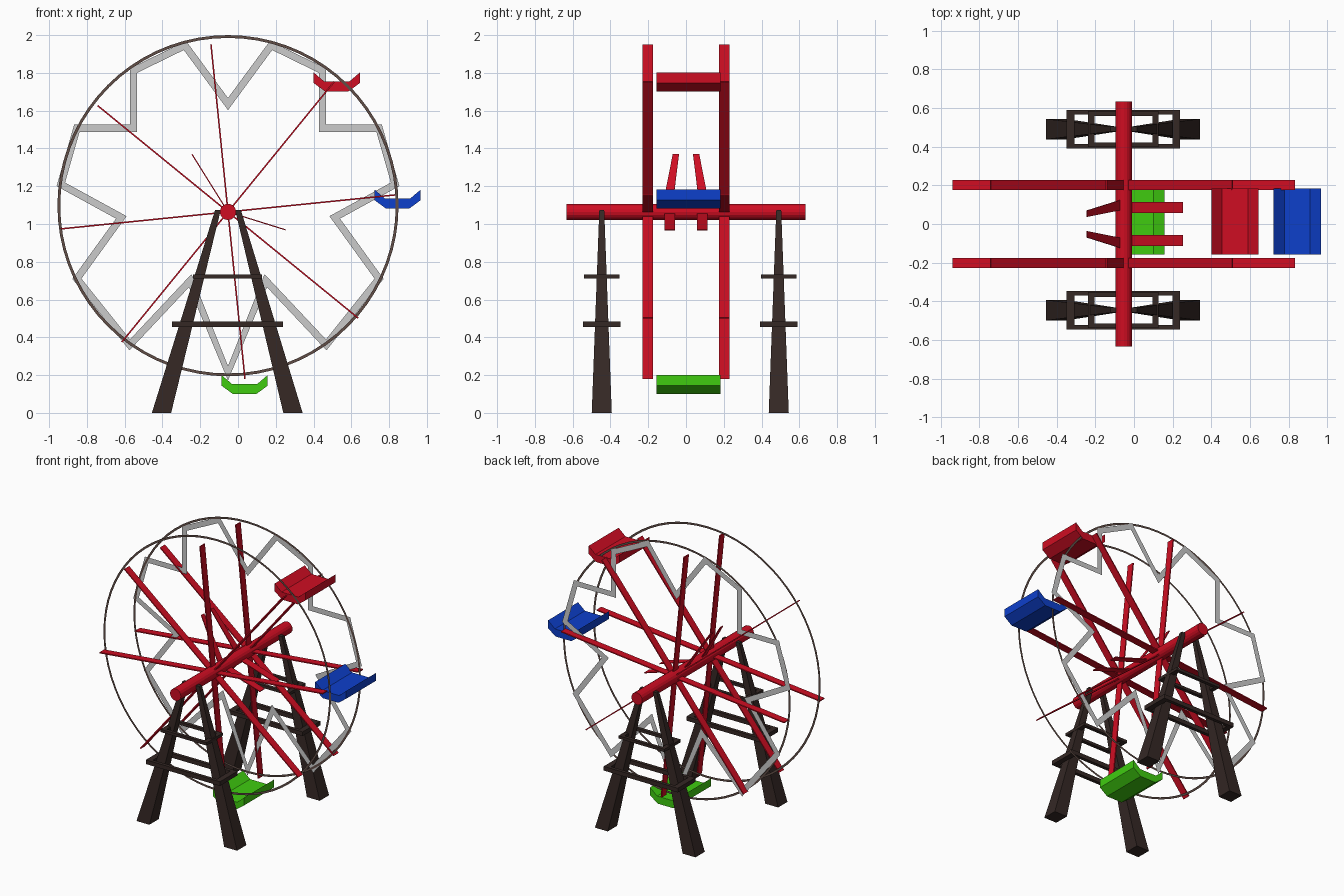
import bpy, bmesh
from math import sin, cos, radians, pi
from mathutils import Vector

if "Cube" in bpy.data.objects:
    bpy.data.objects.remove(bpy.data.objects["Cube"])

CX, CZ = -0.053, 1.064     # hub position


def mat(name, rgb):
    m = bpy.data.materials.new(name)
    m.diffuse_color = (*rgb, 1)
    m.use_nodes = True
    m.node_tree.nodes["Principled BSDF"].inputs["Base Color"].default_value = m.diffuse_color
    return m


RED = mat("red", (0.62, 0.004, 0.016))
BLUE = mat("blue", (0.004, 0.05, 0.60))
GREEN = mat("green", (0.05, 0.60, 0.005))
WOOD = mat("dark_wood", (0.035, 0.021, 0.018))
RIM = mat("rim_brown", (0.12, 0.075, 0.062))


def finish(name, bm, material=None):
    bmesh.ops.recalc_face_normals(bm, faces=bm.faces)
    me = bpy.data.meshes.new(name)
    bm.to_mesh(me)
    bm.free()
    if material:
        me.materials.append(material)
    ob = bpy.data.objects.new(name, me)
    bpy.context.collection.objects.link(ob)
    return ob


def loft(bm, a, b):
    """Closed prism between two matching loops of points."""
    va = [bm.verts.new(p) for p in a]
    vb = [bm.verts.new(p) for p in b]
    n = len(a)
    bm.faces.new(va)
    bm.faces.new(vb[::-1])
    for i in range(n):
        j = (i + 1) % n
        bm.faces.new((va[i], va[j], vb[j], vb[i]))


def rect(cx, cy, z, hx, hy):
    return [(cx - hx, cy - hy, z), (cx + hx, cy - hy, z),
            (cx + hx, cy + hy, z), (cx - hx, cy + hy, z)]


def box(bm, cx, cy, cz, hx, hy, hz):
    loft(bm, rect(cx, cy, cz - hz, hx, hy), rect(cx, cy, cz + hz, hx, hy))


def plate(bm, angle, length, root, tip, t):
    """Thin radial plate from the hub; root and tip are y ranges."""
    a = radians(angle)
    d, n = Vector((cos(a), 0, sin(a))), Vector((-sin(a), 0, cos(a)))
    c = Vector((CX, 0, CZ))

    def end(r, ys):
        p = c + d * r
        return [p + n * s * t + Vector((0, y, 0))
                for s, y in ((-1, ys[0]), (1, ys[0]), (1, ys[1]), (-1, ys[1]))]
    loft(bm, end(0, root), end(length, tip))


# axle
bm = bmesh.new()
ring = [(CX + 0.043 * cos(i * pi / 8), 0.043 * sin(i * pi / 8) + CZ) for i in range(16)]
loft(bm, [(x, -0.633, z) for x, z in ring], [(x, 0.633, z) for x, z in ring])
finish("axle", bm, RED)

# long spokes and short hub paddles, mirrored front and back
for side, label in ((-1, "front"), (1, "back")):
    bm = bmesh.new()
    for k in range(8):
        ys = (side * 0.176, side * 0.229)
        plate(bm, 5.8 + 45 * k, 0.89, ys, ys, 0.004)
    finish(label + "_spokes", bm, RED)

    bm = bmesh.new()
    plate(bm, 122, 0.36, (side * 0.075, side * 0.13), (side * 0.037, side * 0.07), 0.003)
    plate(bm, -17.3, 0.32, (side * 0.058, side * 0.113), (side * 0.058, side * 0.113), 0.003)
    finish(label + "_hub_paddles", bm, RED)

# flat rims
for y, label in ((-0.16, "front"), (0.18, "back")):
    bm = bmesh.new()
    loops = [[bm.verts.new((CX + r * cos(i * pi / 36), y, 1.097 + r * sin(i * pi / 36)))
              for i in range(72)] for r in (0.888, 0.903)]
    for i in range(72):
        j = (i + 1) % 72
        bm.faces.new((loops[0][i], loops[0][j], loops[1][j], loops[1][i]))
    finish(label + "_rim", bm, RIM)

# flat star-shaped zigzag band on the back rim
half = [(0, 1.635), (0.228, 1.945), (0.50, 1.812), (0.50, 1.507), (0.80, 1.507),
        (0.885, 1.21), (0.565, 1.035), (0.80, 0.71), (0.52, 0.36), (0.20, 0.70), (0, 0.21)]
path = half + [(-x, z) for x, z in half[-2:0:-1]]
pts = [Vector((CX + x, z)) for x, z in path]
bm = bmesh.new()
inner, outer = [], []
for i, p in enumerate(pts):
    d0 = (p - pts[i - 1]).normalized()
    d1 = (pts[(i + 1) % len(pts)] - p).normalized()
    n0, n1 = Vector((-d0.y, d0.x)), Vector((-d1.y, d1.x))
    m = (n0 + n1).normalized()
    off = m * (0.019 / max(m.dot(n0), 0.5))
    outer.append(bm.verts.new((p.x + off.x, 0.184, p.y + off.y)))
    inner.append(bm.verts.new((p.x - off.x, 0.184, p.y - off.y)))
for i in range(len(pts)):
    j = (i + 1) % len(pts)
    bm.faces.new((outer[i], outer[j], inner[j], inner[i]))
finish("zigzag_band", bm)

# trough-shaped seats
profile = [(-0.122, 0.10), (-0.122, 0.044), (-0.062, 0), (0.062, 0),
           (0.122, 0.044), (0.122, 0.10), (0.067, 0.053), (-0.067, 0.053)]
for name, x, z, m in (("red_seat", 0.523, 1.702, RED), ("blue_seat", 0.845, 1.082, BLUE),
                      ("green_seat", 0.035, 0.10, GREEN)):
    bm = bmesh.new()
    loft(bm, [(x + px, -0.157, z + pz) for px, pz in profile],
         [(x + px, 0.183, z + pz) for px, pz in profile])
    finish(name, bm, m)

# A-frame stands: tapered legs with two rectangular brace frames
for cy, label in ((-0.446, "front"), (0.491, "back")):
    for s, leg in ((-1, "left"), (1, "right")):
        bm = bmesh.new()
        loft(bm, rect(-0.057 + s * 0.348, cy, 0, 0.051, 0.053),
             rect(-0.053 + s * 0.053, cy, 1.075, 0.015, 0.013))
        finish(f"{label}_{leg}_leg", bm, WOOD)
    bm = bmesh.new()
    for z, hx, hy, hz, w in ((0.47, 0.294, 0.10, 0.015, 0.02), (0.722, 0.182, 0.093, 0.010, 0.016)):
        for s in (-1, 1):
            box(bm, -0.055, cy + s * (hy - 0.012), z, hx, 0.012, hz)
            box(bm, -0.055 + s * (hx - w), cy, z, w, hy - 0.024, hz)
    finish(label + "_braces", bm, WOOD)
